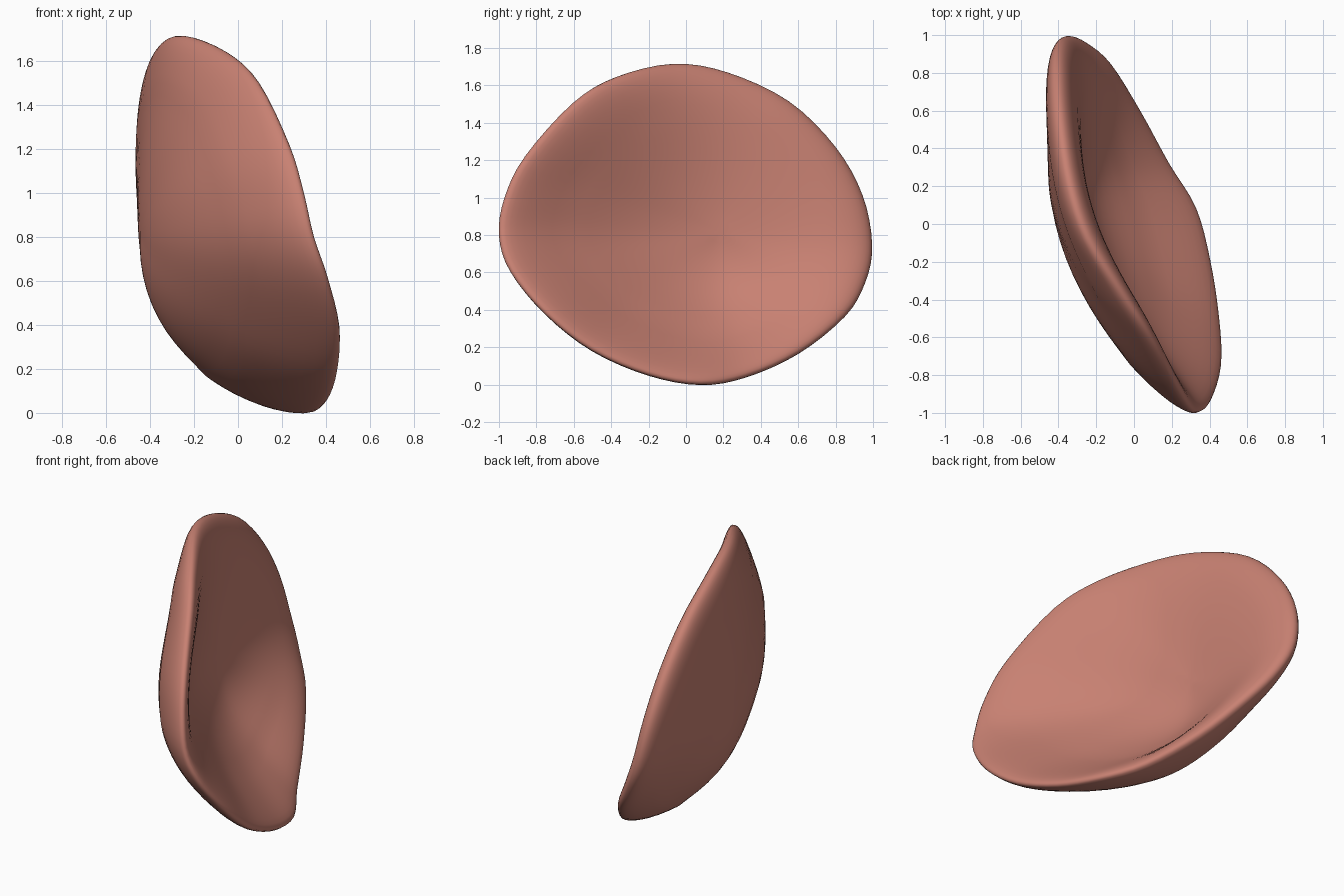
import bpy, bmesh, math
from mathutils import Vector

if "Cube" in bpy.data.objects:
    bpy.data.objects.remove(bpy.data.objects["Cube"])

# Rim of the cupped shell, running from the top towards the front and round
RIM = [Vector(p) for p in (
    (-.25, -.07, 1.715), (-.06, -.37, 1.645), (.09, -.60, 1.505), (.23, -.855, 1.22),
    (.295, -.965, 1.0), (.34, -.995, .80), (.405, -.935, .61), (.46, -.75, .385),
    (.45, -.50, .19), (.405, -.20, .06), (.33, .08, .01), (.185, .32, .05),
    (.03, .60, .175), (-.13, .85, .37), (-.26, .96, .55), (-.355, .995, .75),
    (-.40, .945, 1.01), (-.41, .80, 1.27), (-.395, .55, 1.515), (-.345, .22, 1.67))]
CENTRE = Vector((-.363, .2, .81))
HALF_THICK = .092
STEPS, ROWS, SPREAD = 4, 40, 8


def smooth_loop(pts, steps):
    """Closed Catmull-Rom curve through the points."""
    out, n = [], len(pts)
    for i in range(n):
        a, b, c, d = (pts[(i + k) % n] for k in (-1, 0, 1, 2))
        for s in range(steps):
            t = s / steps
            out.append(.5 * (2 * b + (c - a) * t + (2 * a - 5 * b + 4 * c - d) * t * t
                             + (3 * b - a - 3 * c + d) * t ** 3))
    return out


rim = smooth_loop(RIM, STEPS)
n = len(rim)
# Softened rim height that shapes the inside of the dish
soft = [sum(rim[(i + k) % n].x for k in range(-SPREAD, SPREAD + 1)) / (2 * SPREAD + 1)
        - CENTRE.x for i in range(n)]


def middle(i, r):
    """Dished sheet halfway through the thickness."""
    i %= n
    d = rim[i] - CENTRE
    length = math.hypot(d.y, d.z)
    down, front = .5 - .5 * d.z / length, .5 - .5 * d.y / length
    power = 1.9 + .7 * down ** 3 - .2 * front ** 2    # steeper wall along the bottom
    x = soft[i] * r ** power + (d.x - soft[i]) * r ** 5
    return CENTRE + Vector((x, d.y * r, d.z * r))


def shell_point(i, t):
    """Sheet offset along its normal; negative t is outside, positive inside."""
    r = math.cos(t)
    normal = (middle(i + 1, r) - middle(i - 1, r)).cross(
        middle(i, r + .01) - middle(i, r - .01)).normalized()
    if normal.x < 0:
        normal = -normal
    half = HALF_THICK * math.sqrt(max(0, 1 - r ** 6))
    return middle(i, r) + normal * math.copysign(half, t)


# Shell: rings from the outer middle, over the rim, to the inner middle
bm = bmesh.new()
rings = [[bm.verts.new(shell_point(i, -math.pi / 2 + math.pi * k / ROWS)) for i in range(n)]
         for k in range(1, ROWS)]
outer = bm.verts.new(CENTRE - Vector((HALF_THICK, 0, 0)))
inner = bm.verts.new(CENTRE + Vector((HALF_THICK, 0, 0)))
for i in range(n):
    j = (i + 1) % n
    for a, b in zip(rings, rings[1:]):
        bm.faces.new((a[i], a[j], b[j], b[i]))
    bm.faces.new((outer, rings[0][j], rings[0][i]))
    bm.faces.new((inner, rings[-1][i], rings[-1][j]))
# Even out the two faces of the dish
bowl = [v for ring in rings[:10] + rings[-10:] for v in ring] + [outer, inner]
for _ in range(12):
    bmesh.ops.smooth_vert(bm, verts=bowl, factor=.5,
                          use_axis_x=True, use_axis_y=True, use_axis_z=True)
bmesh.ops.recalc_face_normals(bm, faces=bm.faces)
for f in bm.faces:
    f.smooth = True
mesh = bpy.data.meshes.new("cupped_shell")
bm.to_mesh(mesh)
bm.free()

# Single clay colour
clay = bpy.data.materials.new("clay_pink")
clay.diffuse_color = (.58, .22, .17, 1)
clay.use_nodes = True
clay.node_tree.nodes["Principled BSDF"].inputs["Base Color"].default_value = clay.diffuse_color
mesh.materials.append(clay)
shell = bpy.data.objects.new("cupped_shell", mesh)
bpy.context.collection.objects.link(shell)
